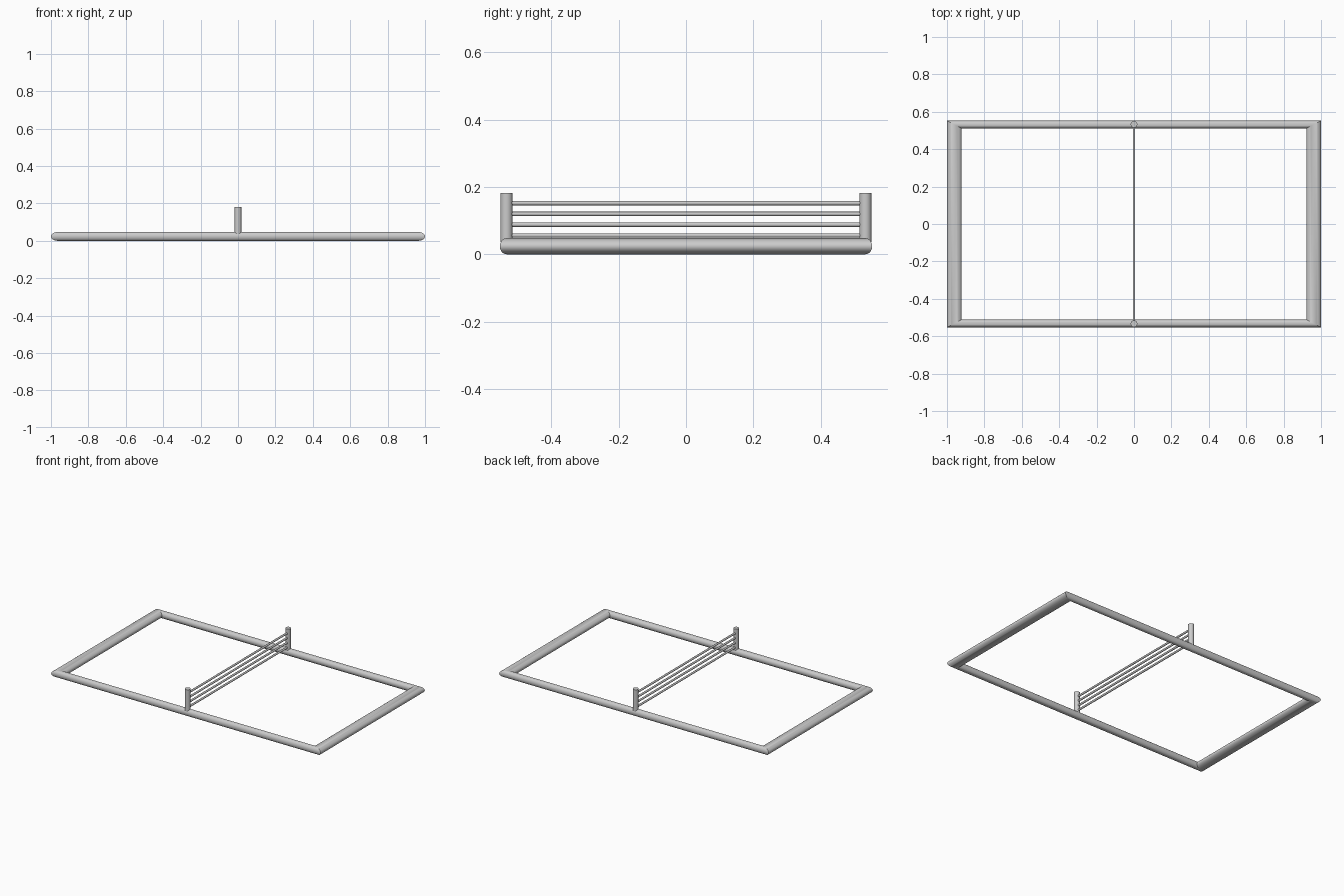
import bpy, bmesh, math

if "Cube" in bpy.data.objects:
    bpy.data.objects.remove(bpy.data.objects["Cube"])

HALF_X, HALF_Y = 1.0, 0.553        # outer half size of the frame
RX, RY, RZ = 0.039, 0.021, 0.024   # tube half widths of end bars, long bars, and half height
SEGS = 32


def smooth(obj):
    bpy.ops.object.select_all(action='DESELECT')
    obj.select_set(True)
    bpy.context.view_layer.objects.active = obj
    bpy.ops.object.shade_smooth_by_angle(angle=math.radians(35))


def rod(name, radius, length, location, rotation=(0, 0, 0), sides=24):
    bpy.ops.mesh.primitive_cylinder_add(vertices=sides, radius=radius, depth=length,
                                        location=location, rotation=rotation)
    obj = bpy.context.object
    obj.name = name
    smooth(obj)
    return obj


# Base frame: oval tube swept round a rectangle with mitred corners
bm = bmesh.new()
rings = []
for sx, sy in ((1, 1), (-1, 1), (-1, -1), (1, -1)):
    ring = []
    for i in range(SEGS):
        a = 2 * math.pi * i / SEGS
        c, s = math.cos(a), math.sin(a)
        ring.append(bm.verts.new((sx * (HALF_X - RX + RX * c),
                                  sy * (HALF_Y - RY + RY * c),
                                  RZ + RZ * s)))
    rings.append(ring)
for k in range(4):
    r0, r1 = rings[k], rings[(k + 1) % 4]
    for i in range(SEGS):
        j = (i + 1) % SEGS
        bm.faces.new((r0[i], r1[i], r1[j], r0[j]))
bmesh.ops.recalc_face_normals(bm, faces=bm.faces)
mesh = bpy.data.meshes.new("base_frame")
bm.to_mesh(mesh)
bm.free()
frame = bpy.data.objects.new("base_frame", mesh)
bpy.context.collection.objects.link(frame)
smooth(frame)

# Net posts standing on the middle of the long bars
POST_Y, POST_TOP, POST_BOTTOM = 0.533, 0.182, 0.037
for label, side in (("front", -1), ("back", 1)):
    rod(label + "_post", 0.018, POST_TOP - POST_BOTTOM,
        (0, side * POST_Y, (POST_TOP + POST_BOTTOM) / 2))

# Horizontal rails between the posts
for n in range(4):
    rod(f"cross_rail_{n + 1}", 0.0065, 2 * POST_Y, (0, 0, 0.056 + 0.032 * n),
        (math.pi / 2, 0, 0), 16)
